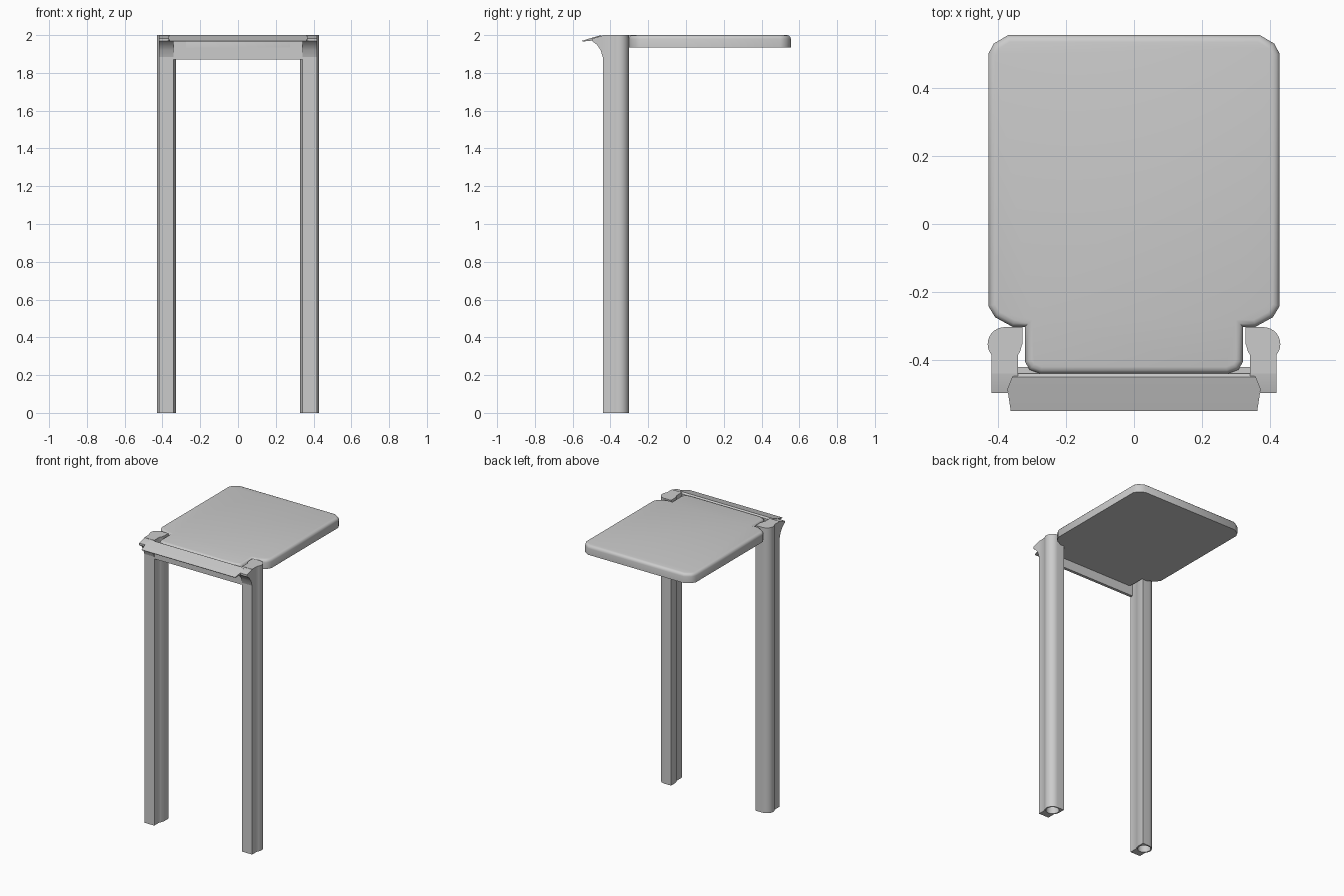
import bpy, bmesh, math
from mathutils import Vector

if "Cube" in bpy.data.objects:
    bpy.data.objects.remove(bpy.data.objects["Cube"])


def finish(bm, name, angle=35):
    bmesh.ops.recalc_face_normals(bm, faces=bm.faces)
    mesh = bpy.data.meshes.new(name)
    bm.to_mesh(mesh)
    bm.free()
    ob = bpy.data.objects.new(name, mesh)
    bpy.context.collection.objects.link(ob)
    bpy.ops.object.select_all(action='DESELECT')
    ob.select_set(True)
    bpy.context.view_layer.objects.active = ob
    bpy.ops.object.shade_smooth_by_angle(angle=math.radians(angle))
    return ob


def prism(points, offset):
    """Closed prism from 3D outline points, swept along offset."""
    bm = bmesh.new()
    face = bm.faces.new([bm.verts.new(p) for p in points])
    ext = bmesh.ops.extrude_face_region(bm, geom=[face], use_keep_orig=True)
    bmesh.ops.translate(bm, vec=Vector(offset),
                        verts=[v for v in ext['geom'] if isinstance(v, bmesh.types.BMVert)])
    return bm


def arc(cx, cy, r, a0, a1, n):
    return [(cx + r * math.cos(math.radians(a0 + (a1 - a0) * i / n)),
             cy + r * math.sin(math.radians(a0 + (a1 - a0) * i / n))) for i in range(n + 1)]


# Table top: notched front corners, softened upper rim
half = [(0.37, 0.555), (0.412, 0.53), (0.428, 0.50), (0.428, -0.241), (0.408, -0.274),
        (0.357, -0.302), (0.32, -0.302), (0.32, -0.405), (0.307, -0.428), (0.275, -0.44)]
outline = half + [(-x, y) for x, y in reversed(half)]
bm = prism([(x, y, 1.935) for x, y in outline], (0, 0, 0.065))
rim = [e for e in bm.edges if all(v.co.z > 1.99 for v in e.verts)]
bmesh.ops.bevel(bm, geom=rim, offset=0.02, segments=3, profile=0.5, affect='EDGES')
finish(bm, "table_top")

CX, CY = 0.38, -0.353
for s, side in ((-1, "left"), (1, "right")):
    # Leg: hollow tube with a flat front web and a square inner corner
    outer = ([(0.328, -0.303)] + arc(CX, CY, 0.05, 90, -40, 10) + [(0.418, -0.44), (0.341, -0.44)]
             + arc(CX, CY, 0.05, 219, 185, 3) + [(0.328, -0.353)])
    inner = arc(CX, CY, 0.042, 0, 345, 23)
    bm = bmesh.new()
    rings = []
    for loop, top in ((outer, 2.0), (inner, 1.995)):
        lo = [bm.verts.new((s * x, y, 0)) for x, y in loop]
        hi = [bm.verts.new((s * x, y, top)) for x, y in loop]
        n = len(lo)
        for i in range(n):
            j = (i + 1) % n
            bm.faces.new((lo[i], lo[j], hi[j], hi[i]))
        bm.faces.new(hi)
        rings.append(lo)
    edges = [e for e in bm.edges if all(v.co.z == 0 for v in e.verts)]
    bmesh.ops.triangle_fill(bm, edges=edges, use_beauty=True)
    finish(bm, side + "_leg")

    # Flared bracket at the leg head
    flare = [(-0.43, 1.88), (-0.441, 1.885), (-0.452, 1.92), (-0.472, 1.95), (-0.497, 1.968),
             (-0.497, 1.982), (-0.44, 1.998), (-0.43, 1.998)]
    finish(prism([(s * 0.341, y, z) for y, z in flare], (s * 0.077, 0, 0)), side + "_bracket")

# Sloping front lip with clipped corners
bm = bmesh.new()
rows = [(0.345, -0.44, 1.990), (0.358, -0.45, 2.0), (0.372, -0.485, 1.990), (0.362, -0.55, 1.970),
        (0.362, -0.548, 1.966), (0.372, -0.485, 1.972), (0.345, -0.44, 1.972)]
left = [bm.verts.new((-x, y, z)) for x, y, z in rows]
right = [bm.verts.new((x, y, z)) for x, y, z in rows]
for i in range(len(rows)):
    j = (i + 1) % len(rows)
    bm.faces.new((left[i], left[j], right[j], right[i]))
bm.faces.new(left)
bm.faces.new(right)
finish(bm, "front_lip", 20)

# Apron board joining the legs under the lip
board = [(-0.44, 1.87), (-0.42, 1.87), (-0.42, 1.975), (-0.44, 1.975)]
finish(prism([(-0.342, y, z) for y, z in board], (0.684, 0, 0)), "front_apron")
